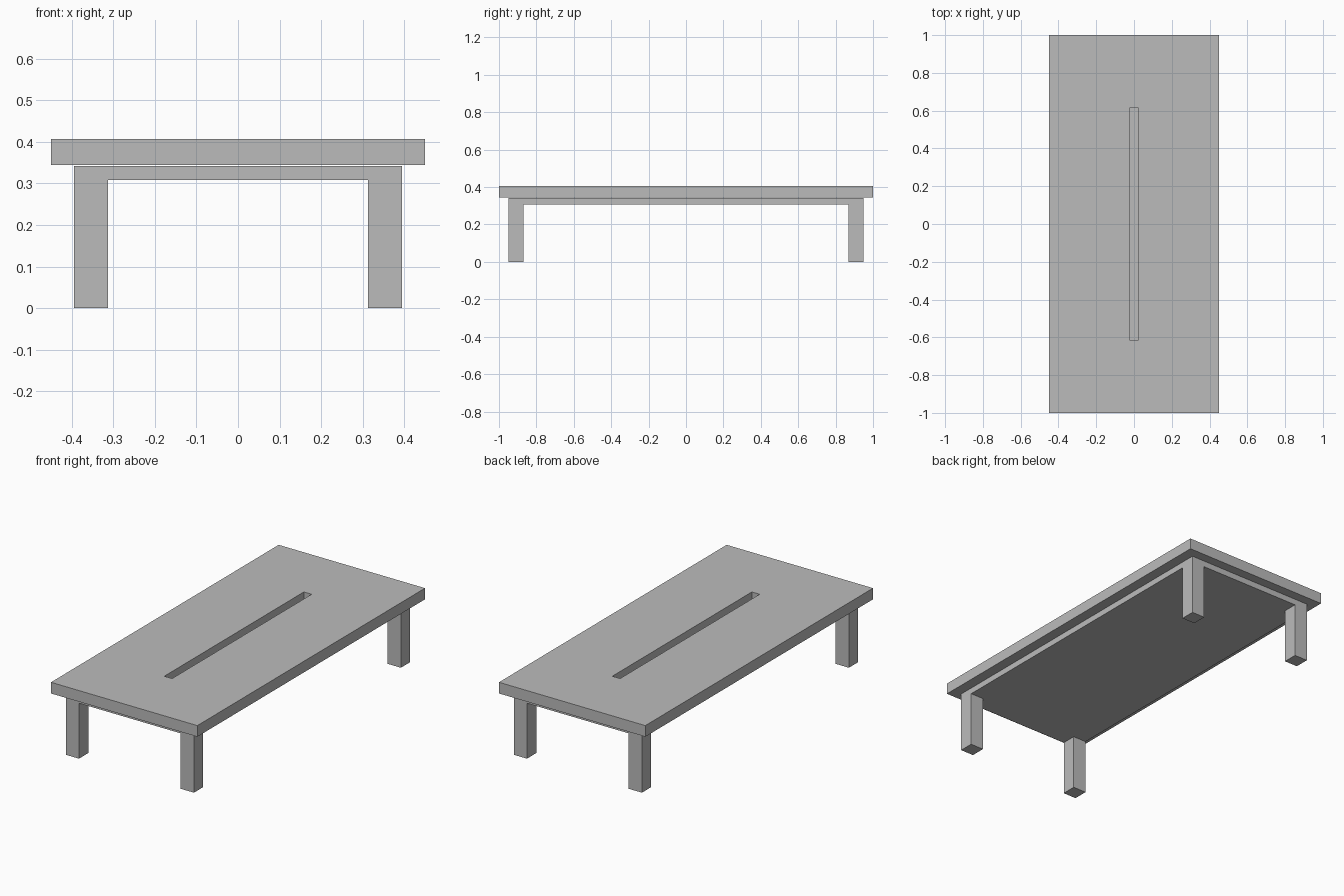
import bpy

default = bpy.data.objects.get("Cube")
if default:
    bpy.data.objects.remove(default, do_unlink=True)

grey = bpy.data.materials.new("plain grey")
grey.use_nodes = True
grey.diffuse_color = (0.5, 0.5, 0.5, 1)
grey.node_tree.nodes["Principled BSDF"].inputs["Base Color"].default_value = grey.diffuse_color


def box(name, low, high):
    """Box between two opposite corners."""
    bpy.ops.mesh.primitive_cube_add(size=1, location=[(a + b) / 2 for a, b in zip(low, high)])
    obj = bpy.context.object
    obj.name = name
    obj.scale = [b - a for a, b in zip(low, high)]
    bpy.ops.object.transform_apply(location=True, rotation=False, scale=True)
    obj.data.materials.append(grey)
    return obj


def apply_modifier(obj, modifier):
    bpy.ops.object.select_all(action="DESELECT")
    obj.select_set(True)
    bpy.context.view_layer.objects.active = obj
    bpy.ops.object.modifier_apply(modifier=modifier.name)


# Table top with a long slot cut through its middle
top = box("table_top", (-0.45, -1, 0.345), (0.45, 1, 0.407))
cutter = box("slot_cutter", (-0.024, -0.613, 0.3), (0.024, 0.613, 0.5))
slot = top.modifiers.new("slot", "BOOLEAN")
slot.operation = "DIFFERENCE"
slot.solver = "EXACT"
slot.object = cutter
apply_modifier(top, slot)
bpy.data.objects.remove(cutter, do_unlink=True)

# Thin board just under the top, carrying the legs
base = box("support_board", (-0.394, -0.95, 0.308), (0.394, 0.95, 0.342))

# Four square legs, mirrored from one corner and joined to the board
legs = box("legs", (0.313, 0.868, 0), (0.394, 0.95, 0.308))
mirror = legs.modifiers.new("corners", "MIRROR")
mirror.use_axis = (True, True, False)
apply_modifier(legs, mirror)
